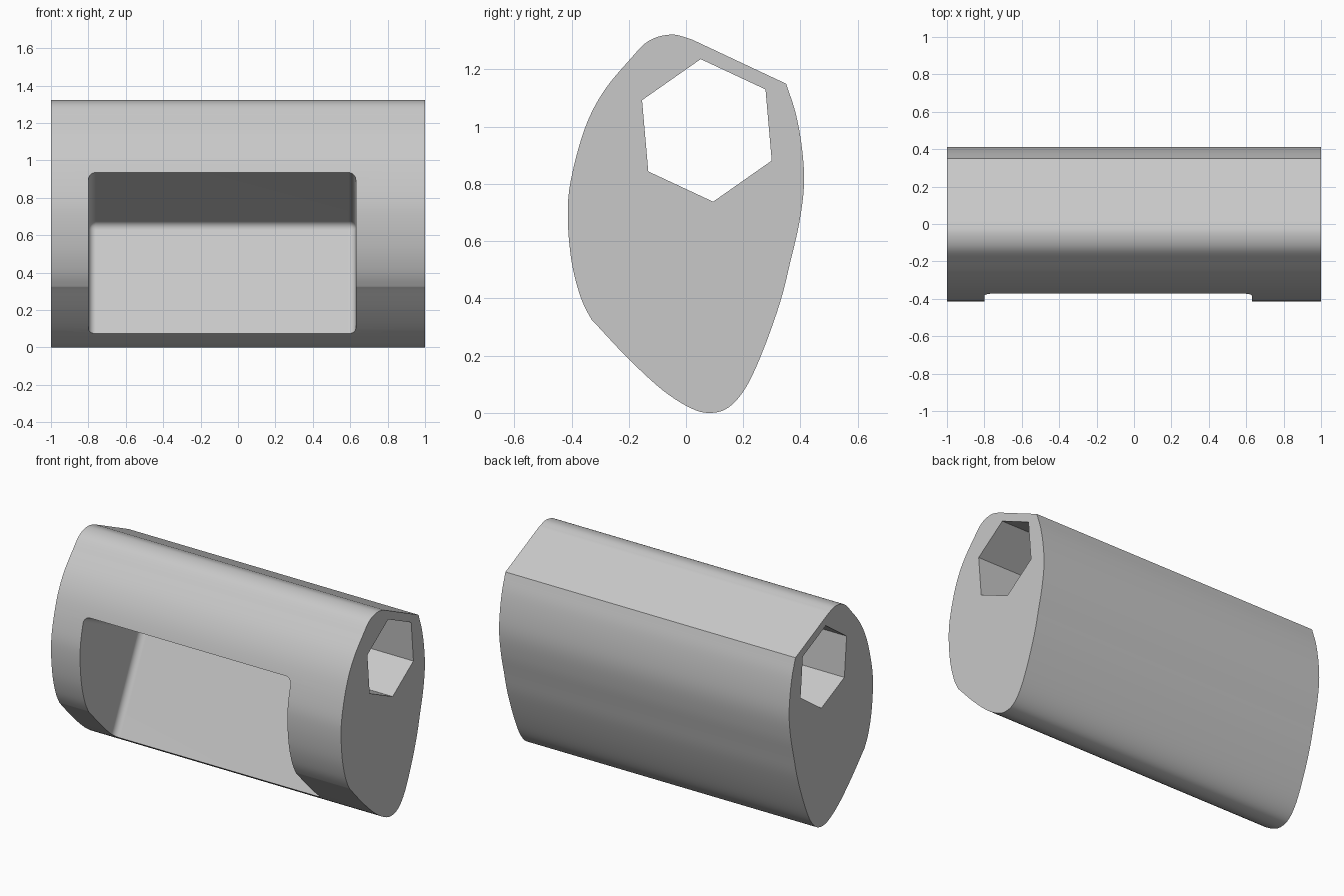
import bpy
import bmesh
from math import radians, sin, cos
from mathutils import Vector, Matrix

default = bpy.data.objects.get("Cube")
if default:
    bpy.data.objects.remove(default, do_unlink=True)

HALF = 1.0

grey = bpy.data.materials.new("light_grey")
grey.use_nodes = True
grey.diffuse_color = (0.58, 0.58, 0.58, 1)
grey.node_tree.nodes["Principled BSDF"].inputs["Base Color"].default_value = (0.58, 0.58, 0.58, 1)


def smooth_run(points, steps=5):
    """Smooth open path through (y, z) points."""
    p = [Vector(q) for q in points]
    p = [2 * p[0] - p[1]] + p + [2 * p[-1] - p[-2]]
    path = []
    for a, b, c, d in zip(p, p[1:], p[2:], p[3:]):
        for i in range(steps):
            t = i / steps
            path.append(0.5 * (2 * b + (c - a) * t + (2 * a - 5 * b + 4 * c - d) * t * t
                               + (3 * b - a - 3 * c + d) * t ** 3))
    return path + [p[-2]]


def new_object(name, bm):
    bmesh.ops.recalc_face_normals(bm, faces=bm.faces[:])
    mesh = bpy.data.meshes.new(name)
    bm.to_mesh(mesh)
    bm.free()
    mesh.materials.append(grey)
    obj = bpy.data.objects.new(name, mesh)
    bpy.context.collection.objects.link(obj)
    return obj


def prism(name, outline, half):
    """Extrude a (y, z) outline along x."""
    bm = bmesh.new()
    face = bm.faces.new([bm.verts.new((-half, y, z)) for y, z in outline])
    new = bmesh.ops.extrude_face_region(bm, geom=[face])["geom"]
    verts = [v for v in new if isinstance(v, bmesh.types.BMVert)]
    bmesh.ops.translate(bm, verts=verts, vec=(2 * half, 0, 0))
    return new_object(name, bm)


# Body: from the sharp back corner, under the bottom, up the front, to the flat top
outline = smooth_run([
    (0.35, 1.15), (0.385, 1.04), (0.407, 0.91), (0.412, 0.79), (0.395, 0.66),
    (0.365, 0.53), (0.33, 0.39), (0.27, 0.22), (0.21, 0.09), (0.15, 0.02),
    (0.087, 0.0), (0.02, 0.015), (-0.08, 0.078), (-0.2, 0.188), (-0.31, 0.305),
    (-0.335, 0.335), (-0.37, 0.41), (-0.4, 0.53), (-0.413, 0.68), (-0.403, 0.81),
    (-0.355, 0.99), (-0.29, 1.12), (-0.2, 1.23), (-0.13, 1.3), (-0.05, 1.322),
    (0.02, 1.305)])
body = prism("body", outline, HALF)

# Hexagonal bore along the whole length
hexagon = [(0.073 + 0.25 * cos(radians(a)), 0.987 + 0.25 * sin(radians(a)))
           for a in range(-25, 335, 60)]
bore = prism("bore_cutter", hexagon, HALF + 0.2)

# Tilted, round-edged pocket in the front
tilt = radians(-25.5)
bm = bmesh.new()
bmesh.ops.create_cube(bm, size=1, matrix=Matrix.Diagonal((1.43, 1, 1, 1)))
bmesh.ops.bevel(bm, geom=bm.edges[:], offset=0.04, segments=5, profile=0.5, affect='EDGES')
inner_corner = Matrix.Translation((-0.085, 0.205, 0.66))
bmesh.ops.transform(bm, verts=bm.verts[:], matrix=inner_corner @ Matrix.Rotation(tilt, 4, 'X')
                    @ Matrix.Translation((0, -0.5, -0.5)))
pocket = new_object("pocket_cutter", bm)

for cutter in (bore, pocket):
    cutter.hide_render = True
    cut = body.modifiers.new("cut", 'BOOLEAN')
    cut.operation = 'DIFFERENCE'
    cut.solver = 'EXACT'
    cut.object = cutter

bpy.context.view_layer.objects.active = body
for obj in bpy.context.selected_objects:
    obj.select_set(False)
body.select_set(True)
for name in [m.name for m in body.modifiers]:
    bpy.ops.object.modifier_apply(modifier=name)
for cutter in (bore, pocket):
    bpy.data.objects.remove(cutter, do_unlink=True)

bpy.ops.object.shade_smooth_by_angle(angle=radians(25))
weighted = body.modifiers.new("even_shading", 'WEIGHTED_NORMAL')
weighted.keep_sharp = True
